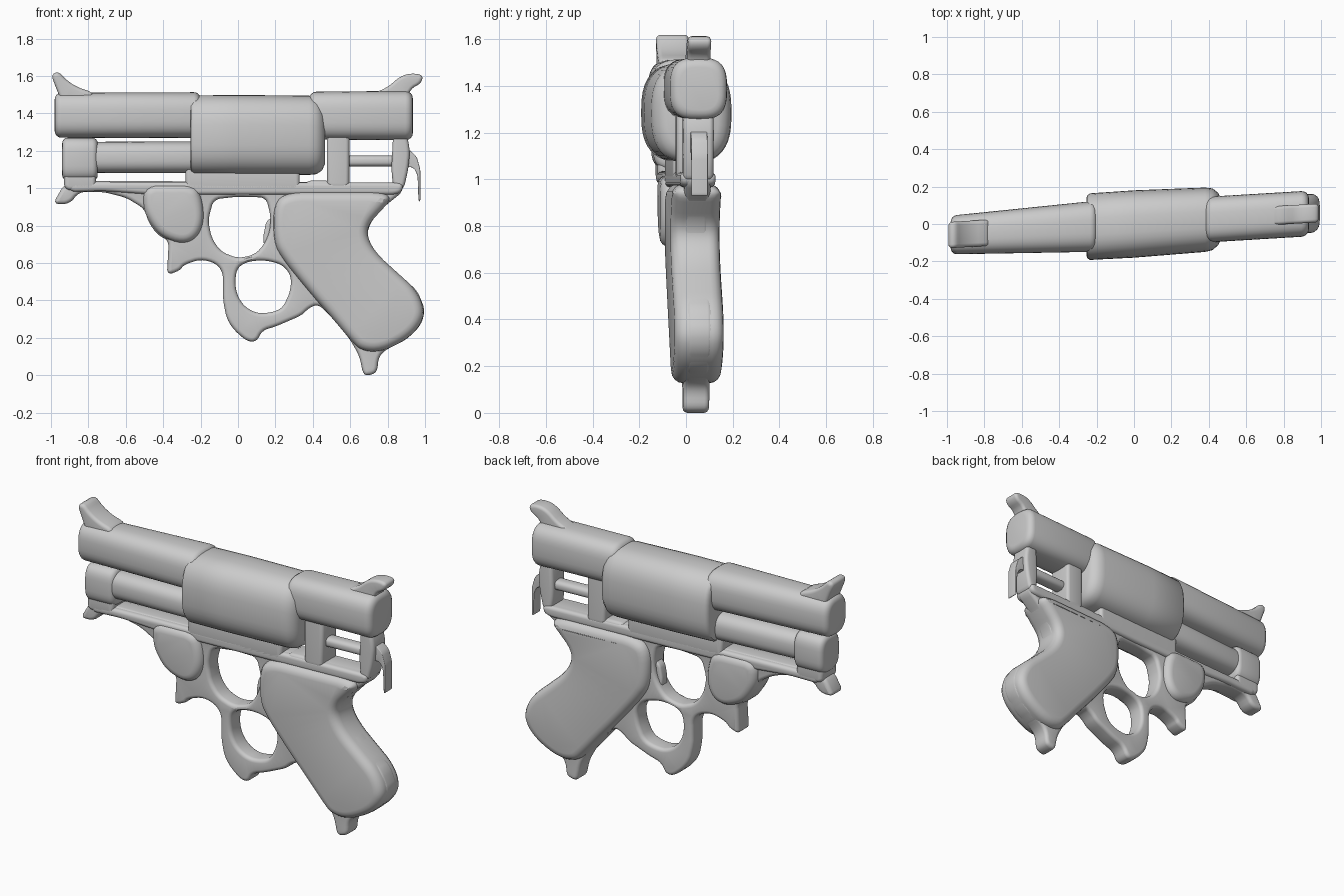
import bpy, bmesh
from math import sin, cos, pi, copysign
from mathutils import Vector

SKEW = 0.06   # the whole body leans slightly in plan


def finish(name, bm):
    for v in bm.verts:
        v.co.y += SKEW * v.co.x
    bmesh.ops.recalc_face_normals(bm, faces=bm.faces[:])
    me = bpy.data.meshes.new(name)
    bm.to_mesh(me)
    bm.free()
    ob = bpy.data.objects.new(name, me)
    bpy.context.collection.objects.link(ob)


def soften(pts, cut):
    # corner cutting limited to a fixed distance, so long edges stay straight
    for _ in range(2):
        out = []
        for i, a in enumerate(pts):
            b = pts[(i + 1) % len(pts)]
            t = min(0.25, cut / max((b - a).length, 1e-6))
            out += [a.lerp(b, t), b.lerp(a, t)]
        pts, cut = out, cut * 0.45
    return pts


def inset(pts, d):
    out = []
    for i, p in enumerate(pts):
        t = (pts[(i + 1) % len(pts)] - pts[i - 1]).normalized()
        out.append(p + Vector((-t.y, t.x)) * d)
    return out


def plate(name, outline, half, r=0.02, holes=(), cut=0.02):
    """Rounded-edge slab from an x,z outline, with optional holes."""
    bm = bmesh.new()
    caps = [[], []]
    steps = [(r * (1 - sin(k * pi / 8)), half - r * (1 - cos(k * pi / 8))) for k in range(5)]
    rings = [(d, -h) for d, h in steps] + [(d, h) for d, h in reversed(steps)]
    for n, loop in enumerate([outline, *holes]):
        pts = [Vector(p) for p in loop]
        area = sum(a.x * b.y - b.x * a.y for a, b in zip(pts, pts[1:] + pts[:1]))
        if (area < 0) == (n == 0):
            pts.reverse()
        pts = soften(pts, cut)
        rows = []
        for d, y in rings:
            rows.append([bm.verts.new((p.x, y, p.y)) for p in inset(pts, d)])
        m = len(pts)
        for a, b in zip(rows, rows[1:]):
            for i in range(m):
                j = (i + 1) % m
                bm.faces.new((a[i], a[j], b[j], b[i]))
        for c, row in zip(caps, (rows[0], rows[-1])):
            c += [bm.edges.get((row[i], row[(i + 1) % m])) for i in range(m)]
    for c, s in zip(caps, (-1, 1)):
        bmesh.ops.triangle_fill(bm, edges=c, use_beauty=True, normal=(0, s, 0))
    finish(name, bm)


def loft(name, stations, power=2.6, sides=40):
    """Superellipse sections along x: (x, centre z, half width, half height)."""
    bm = bmesh.new()
    rows = []
    for x, zc, hy, hz in stations:
        row = []
        for k in range(sides):
            c, s = cos(2 * pi * k / sides), sin(2 * pi * k / sides)
            row.append(bm.verts.new((x, hy * copysign(abs(c) ** (2 / power), c),
                                     zc + hz * copysign(abs(s) ** (2 / power), s))))
        rows.append(row)
    for a, b in zip(rows, rows[1:]):
        for i in range(sides):
            j = (i + 1) % sides
            bm.faces.new((a[i], a[j], b[j], b[i]))
    bm.faces.new(rows[0])
    bm.faces.new(rows[-1])
    finish(name, bm)


def tube(name, x0, x1, zc, hy0, hz0, hy1=None, hz1=None, r=0.03, power=2.6):
    """Loft between two sections with rounded ends."""
    hy1, hz1 = hy1 or hy0, hz1 or hz0
    q = [(r * (1 - cos(k * pi / 8)), r * (1 - sin(k * pi / 8))) for k in range(5)]
    st = [(x0 + a, zc, hy0 - b, hz0 - b) for a, b in q]
    st += [(x1 - a, zc, hy1 - b, hz1 - b) for a, b in reversed(q)]
    loft(name, st, power)


def box_outline(x0, x1, z0, z1):
    return [(x0, z0), (x1, z0), (x1, z1), (x0, z1)]


# Upper body: front barrel, drum, rear receiver
tube("front_barrel", -0.98, -0.2, 1.39, 0.105, 0.12, 0.135, 0.123, r=0.035, power=2.8)
loft("drum", [(-0.255, 1.285, 0.15, 0.18), (-0.25, 1.285, 0.168, 0.202), (-0.235, 1.285, 0.178, 0.211),
              (0.0, 1.285, 0.18, 0.213), (0.38, 1.283, 0.172, 0.212), (0.42, 1.28, 0.165, 0.205),
              (0.45, 1.275, 0.14, 0.18), (0.465, 1.27, 0.11, 0.14)], power=2.7)
tube("rear_receiver", 0.38, 0.935, 1.388, 0.122, 0.128, 0.122, 0.132, r=0.04, power=3)

# Lower front tube with its muzzle block
tube("muzzle_block", -0.94, -0.75, 1.155, 0.095, 0.115, r=0.03, power=3.2)
tube("lower_tube", -0.8, -0.2, 1.165, 0.085, 0.083, 0.1, 0.085, r=0.02)
plate("front_mount", box_outline(-0.93, -0.76, 0.99, 1.12), 0.075)
plate("drum_cradle", box_outline(-0.28, 0.33, 0.98, 1.13), 0.075)

# Horn-shaped sights
plate("front_sight", [(-1, 1.605), (-0.96, 1.625), (-0.92, 1.58), (-0.86, 1.54), (-0.77, 1.51),
                      (-0.77, 1.45), (-0.94, 1.45), (-0.97, 1.53)], 0.07, 0.02)
plate("rear_sight", [(0.71, 1.5), (0.8, 1.54), (0.87, 1.6), (0.93, 1.615), (0.99, 1.605), (0.98, 1.56),
                     (0.92, 1.53), (0.9, 1.45), (0.74, 1.45)], 0.05, 0.018)

# Frame with trigger opening and finger loop
frame = [(-0.99, 0.915), (-0.93, 1.02), (-0.86, 1.04), (0.88, 1.03), (0.88, 0.98), (0.78, 0.9), (0.71, 0.82),
         (0.685, 0.74), (0.74, 0.65), (0.85, 0.55), (0.96, 0.45), (1.0, 0.35), (0.98, 0.27), (0.9, 0.19),
         (0.78, 0.13), (0.75, 0.09), (0.745, 0.02), (0.71, 0), (0.67, 0), (0.65, 0.1), (0.6, 0.19), (0.5, 0.31),
         (0.43, 0.38), (0.38, 0.36), (0.34, 0.32), (0.27, 0.29), (0.2, 0.26), (0.13, 0.24), (0.1, 0.18),
         (0.05, 0.18), (-0.02, 0.24), (-0.06, 0.3), (-0.08, 0.4), (-0.08, 0.55), (-0.12, 0.6), (-0.2, 0.62),
         (-0.29, 0.59), (-0.31, 0.56), (-0.38, 0.535), (-0.37, 0.72), (-0.43, 0.75), (-0.48, 0.82),
         (-0.5, 0.89), (-0.6, 0.95), (-0.72, 0.98), (-0.85, 0.98), (-0.9, 0.915)]
trigger_hole = [(-0.13, 0.94), (0.0, 0.955), (0.15, 0.95), (0.175, 0.85), (0.17, 0.77), (0.14, 0.7),
                (0.09, 0.645), (0, 0.625), (-0.09, 0.66), (-0.14, 0.73), (-0.16, 0.83)]
finger_hole = [(0, 0.58), (0.06, 0.61), (0.15, 0.615), (0.24, 0.59), (0.285, 0.53), (0.28, 0.45), (0.24, 0.36),
               (0.18, 0.335), (0.1, 0.33), (0.03, 0.37), (-0.01, 0.44), (-0.015, 0.52)]
plate("frame", frame, 0.056, 0.022, [trigger_hole, finger_hole])
plate("top_rail", [(-0.9, 0.98), (-0.72, 0.985), (-0.45, 0.965), (0.84, 0.965), (0.88, 0.985),
                   (0.88, 1.03), (-0.9, 1.035)], 0.075, 0.02)
plate("trigger", [(0.2, 0.86), (0.15, 0.82), (0.135, 0.74), (0.14, 0.68), (0.2, 0.68)], 0.03, 0.012, cut=0.01)

# Thick grip and the swollen lug ahead of the trigger
plate("grip", [(0.27, 0.98), (0.78, 0.98), (0.82, 0.94), (0.765, 0.88), (0.7, 0.81), (0.69, 0.74), (0.74, 0.65),
               (0.85, 0.55), (0.95, 0.46), (1.0, 0.35), (0.975, 0.265), (0.9, 0.19), (0.77, 0.125), (0.66, 0.13),
               (0.6, 0.19), (0.5, 0.31), (0.42, 0.4), (0.32, 0.52), (0.24, 0.62), (0.19, 0.71),
               (0.19, 0.92)], 0.105, 0.05, cut=0.05)
plate("front_lug", [(-0.5, 1.02), (-0.51, 0.9), (-0.47, 0.81), (-0.41, 0.74), (-0.3, 0.7), (-0.22, 0.73),
                    (-0.18, 0.82), (-0.19, 0.94), (-0.23, 1.02)], 0.095, 0.045, cut=0.04)

# Rear mechanism: block, rod, post and thin hooked hammer
plate("rear_block", box_outline(0.475, 0.595, 1.0, 1.3), 0.075)
plate("rear_foot", box_outline(0.36, 0.5, 0.98, 1.04), 0.07)
tube("rear_rod", 0.57, 0.87, 1.145, 0.04, 0.03, r=0.01)
plate("rear_post", [(0.83, 1.0), (0.82, 1.1), (0.83, 1.3), (0.9, 1.3), (0.92, 1.2), (0.91, 1.1),
                    (0.885, 0.99)], 0.065)
plate("hammer_hook", [(0.86, 1.2), (0.91, 1.21), (0.955, 1.17), (0.975, 1.1), (0.975, 0.93), (0.965, 0.93),
                      (0.96, 1.07), (0.94, 1.11), (0.86, 1.12)], 0.035, 0.004, cut=0.01)

# Smooth shading with crisp creases
bpy.ops.object.select_all(action='SELECT')
bpy.context.view_layer.objects.active = bpy.data.objects["frame"]
bpy.ops.object.shade_smooth_by_angle(angle=0.7)
